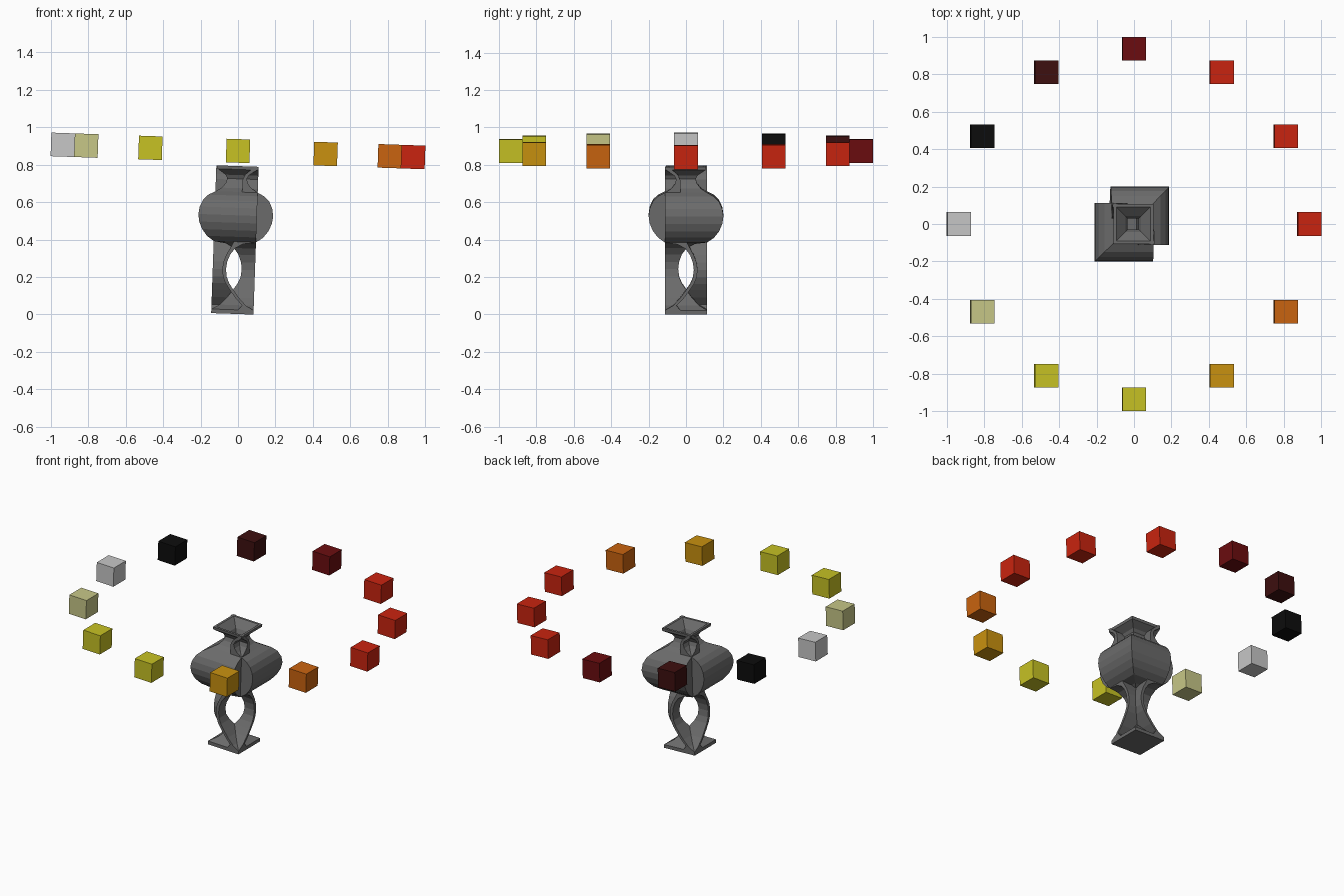
import bpy, bmesh, math
from mathutils import Matrix

if "Cube" in bpy.data.objects:
    bpy.data.objects.remove(bpy.data.objects["Cube"], do_unlink=True)

RING_Z, RING_R, CUBE, FOOT = 0.874, 0.937, 0.126, 0.113
# Everything leans slightly about the ring centre
TILT = (Matrix.Translation((0, 0, RING_Z)) @ Matrix.Rotation(math.radians(2), 4, 'Y')
        @ Matrix.Translation((0, 0, -RING_Z)))


def material(name, rgb):
    """Flat colour given as display values, stored as linear."""
    lin = [(c / 12.92 if c <= 0.04 else ((c + 0.055) / 1.055) ** 2.4) for c in rgb]
    m = bpy.data.materials.new(name)
    m.use_nodes = True
    m.diffuse_color = (*lin, 1)
    m.node_tree.nodes["Principled BSDF"].inputs["Base Color"].default_value = (*lin, 1)
    return m


def finish(bm, name, mat):
    bmesh.ops.recalc_face_normals(bm, faces=bm.faces)
    bm.transform(TILT)
    me = bpy.data.meshes.new(name)
    bm.to_mesh(me)
    bm.free()
    me.materials.append(mat)
    ob = bpy.data.objects.new(name, me)
    bpy.context.collection.objects.link(ob)
    return ob


colours = {
    "stone grey": (0.42, 0.42, 0.42),
    "black": (0.05, 0.05, 0.05),
    "maroon": (0.24, 0.06, 0.06),
    "dark red": (0.42, 0.05, 0.06),
    "red": (0.79, 0.14, 0.06),
    "orange": (0.79, 0.39, 0.06),
    "amber": (0.79, 0.57, 0.06),
    "yellow": (0.78, 0.76, 0.14),
    "pale yellow": (0.78, 0.78, 0.53),
    "silver": (0.78, 0.78, 0.78),
}
mats = {n: material(n, c) for n, c in colours.items()}

# Vase section as (distance from axis, height); the waist crosses the axis
foot = [(0, 0.003), (FOOT, 0.003), (FOOT, 0.025)]
waist = [(0.07, 0.05), (0.032, 0.09), (0.002, 0.13), (-0.022, 0.165), (-0.037, 0.20),
         (-0.042, 0.24), (-0.037, 0.28), (-0.022, 0.32), (0.004, 0.355), (0.045, 0.378)]
belly = [(0.112, 0.388), (0.15, 0.415), (0.177, 0.45), (0.194, 0.49), (0.2, 0.53),
         (0.194, 0.57), (0.177, 0.608), (0.15, 0.635), (0.112, 0.655), (0.08, 0.675)]
neck = [(0.06, 0.70), (0.052, 0.725), (0.062, 0.745), (0.105, 0.775), (0.107, 0.793)]
inside = [(0.092, 0.793), (0.042, 0.748), (0.03, 0.72), (0.03, 0.43), (0, 0.43), (0, 0.40)]
waist_back = [(r - 0.02, z + (0.012 if z > 0.34 else 0)) for r, z in reversed(waist[:-1])]
section = foot + waist + belly + neck + inside + waist_back + [(0.03, 0.025), (0, 0.025)]


def vase_half(name, turn):
    """Sweep the section round one mitred corner, with flat ends at the other two."""
    bm = bmesh.new()
    rows = [[bm.verts.new(p) for p in ((FOOT, -r, z), (-r, -r, z), (-r, FOOT, z))]
            for r, z in section]
    for a, b in zip(rows, rows[1:] + rows[:1]):
        for i in range(2):
            bm.faces.new((a[i], a[i + 1], b[i + 1], b[i]))
    for end in (0, 2):
        bm.faces.new([row[end] for row in rows])
    bm.transform(Matrix.Rotation(turn, 4, 'Z'))
    return finish(bm, name, mats["stone grey"])


vase_half("vase_front_half", 0)
vase_half("vase_back_half", math.pi)

# Ring of floating cubes, anticlockwise from +x
ring = ["red", "red", "red", "dark red", "maroon", "black", "silver",
        "pale yellow", "yellow", "yellow", "amber", "orange"]
for i, colour in enumerate(ring):
    a = math.tau * i / len(ring)
    bm = bmesh.new()
    bmesh.ops.create_cube(bm, size=CUBE, matrix=Matrix.Translation(
        (RING_R * math.cos(a), RING_R * math.sin(a), RING_Z)))
    finish(bm, f"ring_cube_{i + 1}", mats[colour])
